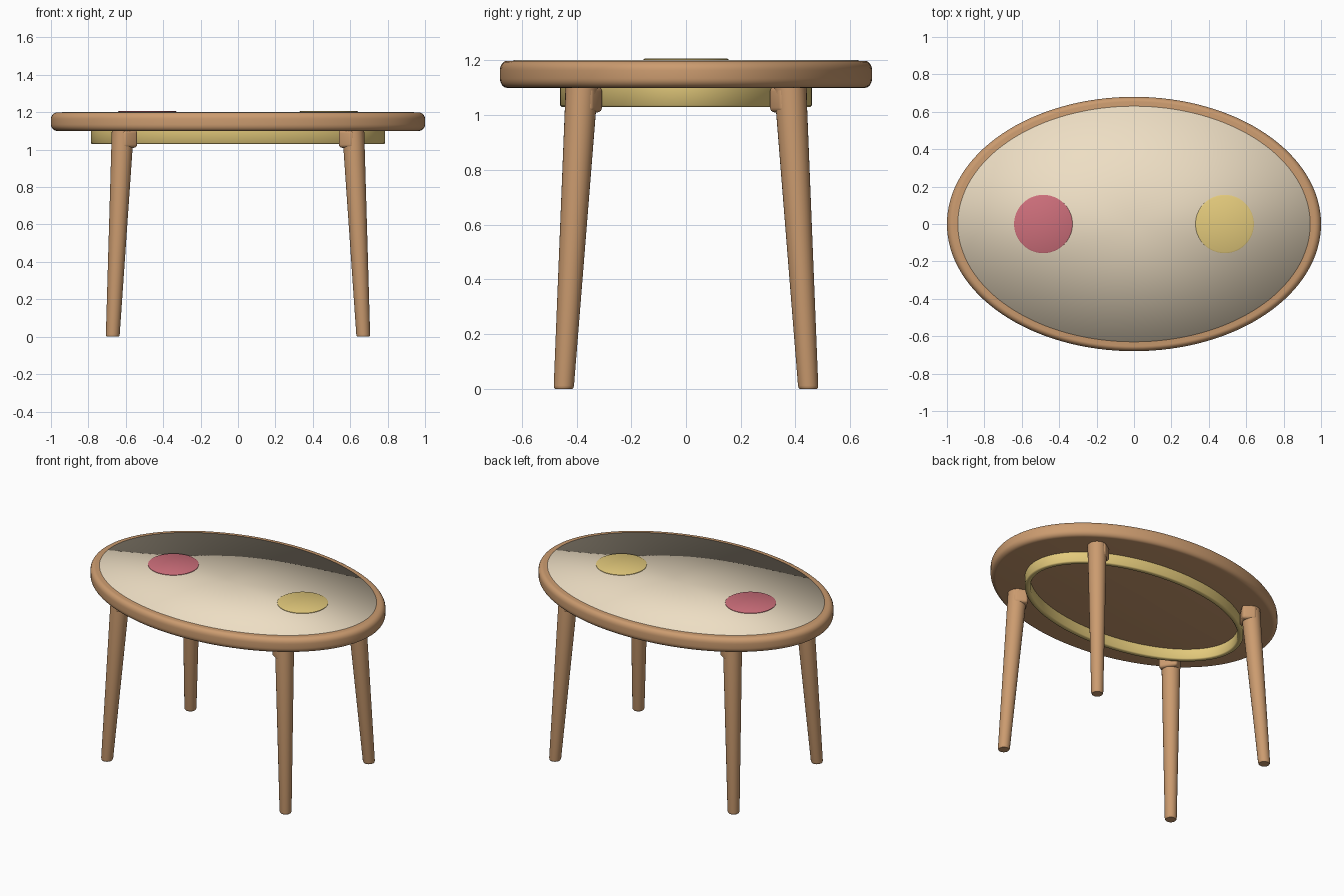
import bpy, bmesh, math
from mathutils import Matrix

if "Cube" in bpy.data.objects:
    bpy.data.objects.remove(bpy.data.objects["Cube"])


def material(name, rgb):
    m = bpy.data.materials.new(name)
    m.diffuse_color = (*rgb, 1)
    m.use_nodes = True
    m.node_tree.nodes["Principled BSDF"].inputs["Base Color"].default_value = m.diffuse_color
    return m


WOOD = material("wood", (0.60, 0.33, 0.16))
CREAM = material("cream", (0.85, 0.73, 0.55))
YELLOW = material("yellow", (0.77, 0.59, 0.20))
RED = material("red", (0.62, 0.16, 0.20))


def finish(name, bm, mat, angle=40):
    bmesh.ops.recalc_face_normals(bm, faces=bm.faces)
    me = bpy.data.meshes.new(name)
    bm.to_mesh(me)
    bm.free()
    me.materials.append(mat)
    ob = bpy.data.objects.new(name, me)
    bpy.context.collection.objects.link(ob)
    bpy.ops.object.select_all(action='DESELECT')
    bpy.context.view_layer.objects.active = ob
    ob.select_set(True)
    bpy.ops.object.shade_smooth_by_angle(angle=math.radians(angle))
    return ob


def stack(name, rings, mat, sides=96, closed=False, angle=40):
    """Skin elliptical rings (cx, cy, z, rx, ry); cap the ends or close the loop."""
    bm = bmesh.new()
    loops = []
    for cx, cy, z, rx, ry in rings:
        loops.append([bm.verts.new((cx + rx * math.cos(2 * math.pi * i / sides),
                                    cy + ry * math.sin(2 * math.pi * i / sides), z))
                      for i in range(sides)])
    pairs = list(zip(loops, loops[1:]))
    if closed:
        pairs.append((loops[-1], loops[0]))
    for a, b in pairs:
        for i in range(sides):
            j = (i + 1) % sides
            bm.faces.new((a[i], a[j], b[j], b[i]))
    if not closed:
        for loop, (cx, cy, z, _, _) in ((loops[0], rings[0]), (loops[-1], rings[-1])):
            centre = bm.verts.new((cx, cy, z))
            for i in range(sides):
                bm.faces.new((loop[i], loop[(i + 1) % sides], centre))
    return finish(name, bm, mat, angle)


# Tabletop with rounded rim
R = 0.035
arc = [math.radians(a) for a in range(-90, 91, 15)]
top = []
for a in arc:
    inset = R * (1 - math.cos(a))
    zc = 1.10 + R if a < 0 else 1.199 - R
    top.append((0, 0, zc + R * math.sin(a), 1 - inset, 0.68 - inset * 0.75))
    if a == 0:
        top.insert(-1, (0, 0, 1.10 + R, 1, 0.68))
stack("tabletop", top, WOOD, 128)

# Cream inlay, softly shaded across its whole face
stack("inlay", [(0, 0, 1.185, 0.942, 0.63), (0, 0, 1.201, 0.942, 0.63)],
      CREAM, 128, angle=180)

# Round coloured pads
for name, x, mat in (("red_pad", -0.485, RED), ("yellow_pad", 0.485, YELLOW)):
    stack(name, [(x, 0, 1.19, 0.156, 0.156), (x, 0, 1.204, 0.156, 0.156),
                 (x, 0, 1.207, 0.150, 0.150)], mat, 64)

# Apron ring under the top
prof = [(0, 1.105), (0, 1.036), (0.006, 1.03), (0.029, 1.03), (0.035, 1.036), (0.035, 1.105)]
stack("apron_ring", [(0, 0, z, 0.787 - d, 0.46 - d) for d, z in prof],
      YELLOW, 128, closed=True, angle=50)

# Splayed tapered legs and their mounting blocks
for sx, xs in ((-1, "left"), (1, "right")):
    for sy, ys in ((-1, "front"), (1, "back")):
        rings = []
        for z, r in ((0, 0.032), (0.004, 0.035), (0.012, 0.037), (1.11, 0.059)):
            t = z / 1.10
            rings.append((sx * (0.67 - 0.054 * t), sy * (0.447 - 0.066 * t), z, r, r))
        stack(f"{ys}_{xs}_leg", rings, WOOD, 32)

        bm = bmesh.new()
        bmesh.ops.create_cube(bm, size=1)
        bmesh.ops.scale(bm, vec=(0.09, 0.12, 0.095), verts=bm.verts)
        bmesh.ops.bevel(bm, geom=bm.edges[:], offset=0.018, segments=4,
                        profile=0.5, affect='EDGES')
        turn = math.atan2(sy * 0.38, sx * 0.61)
        bmesh.ops.transform(bm, verts=bm.verts, matrix=Matrix.Translation(
            (sx * 0.602, sy * 0.375, 1.0575)) @ Matrix.Rotation(turn, 4, 'Z'))
        finish(f"{ys}_{xs}_leg_block", bm, WOOD)
